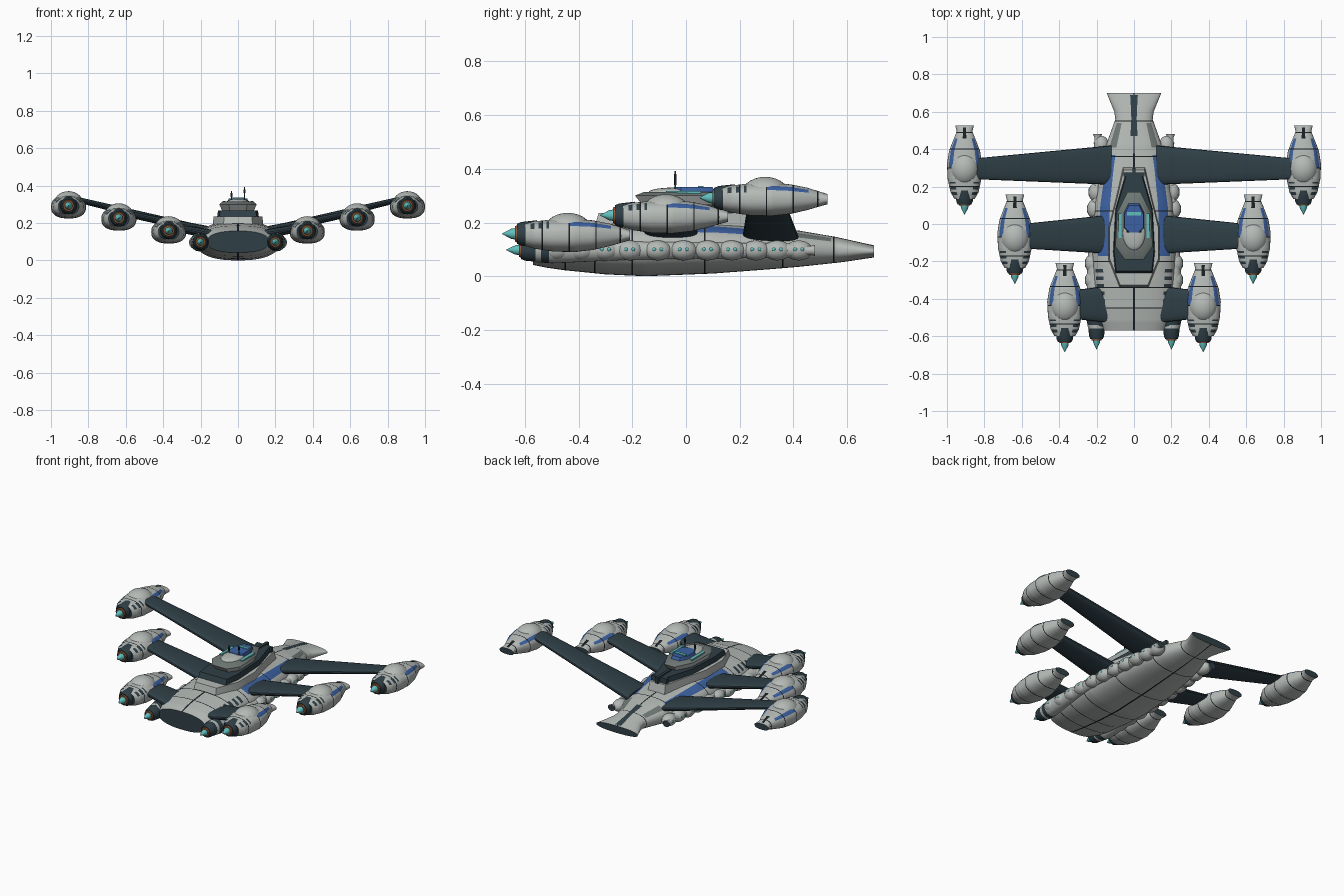
import bpy, bmesh, math
from mathutils import Matrix

cube = bpy.data.objects.get("Cube")
if cube:
    bpy.data.objects.remove(cube, do_unlink=True)

# Palette
COLOURS = {
    "light_grey": (0.46, 0.49, 0.47), "mid_grey": (0.16, 0.19, 0.18),
    "slate": (0.028, 0.05, 0.062), "black": (0.01, 0.013, 0.015),
    "blue": (0.045, 0.12, 0.36), "teal": (0.12, 0.52, 0.52),
    "copper": (0.30, 0.10, 0.035),
}
NAMES = list(COLOURS)
MATS = []
for key, rgb in COLOURS.items():
    m = bpy.data.materials.new(key)
    m.use_nodes = True
    m.diffuse_color = (*rgb, 1)
    bsdf = m.node_tree.nodes["Principled BSDF"]
    bsdf.inputs["Base Color"].default_value = (*rgb, 1)
    bsdf.inputs["Roughness"].default_value = 0.7
    MATS.append(m)


def finish(name, bm, mat=None, angle=0.6):
    """Turn a bmesh into an object, flat coloured if mat is given."""
    bmesh.ops.recalc_face_normals(bm, faces=bm.faces[:])
    if mat:
        for f in bm.faces:
            f.material_index = NAMES.index(mat)
    me = bpy.data.meshes.new(name)
    bm.to_mesh(me)
    bm.free()
    for m in MATS:
        me.materials.append(m)
    me.shade_smooth()
    me.set_sharp_from_angle(angle=angle)
    ob = bpy.data.objects.new(name, me)
    bpy.context.collection.objects.link(ob)
    return ob


def loft(name, sections, rule, caps=("slate", "slate"), power=2.4, segs=48,
         axis="y", step=0.01, seams=(), at=(0, 0, 0)):
    """Sections are (t, centre a, radius a, centre z, radius z); rule(t, u, v) names a colour."""
    t0, t1 = sections[0][0], sections[-1][0]
    count = max(1, round((t1 - t0) / step))
    stations = {round(t0 + (t1 - t0) * i / count, 4) for i in range(count + 1)}
    stations |= {round(s[0], 4) for s in sections}
    for s in seams:
        stations = {t for t in stations if abs(t - s) > 0.004} | {s - 0.0025, s + 0.0025}
    stations = sorted(stations)
    angles = [2 * math.pi * i / segs for i in range(segs)]
    for mid in (math.pi / 2, 3 * math.pi / 2):
        angles = [a for a in angles if abs(a - mid) > 1e-4] + [mid - 0.012, mid + 0.012]
    angles.sort()
    shape = []
    for a in angles:
        c, s = math.cos(a), math.sin(a)
        shape.append((math.copysign(abs(c) ** (2 / power), c),
                      math.copysign(abs(s) ** (2 / power), s)))
    bm = bmesh.new()
    rings = []
    for t in stations:
        k = 0
        while k < len(sections) - 2 and t > sections[k + 1][0]:
            k += 1
        p, q = sections[k], sections[k + 1]
        w = (t - p[0]) / (q[0] - p[0])
        ca, ra, cz, rz = [p[i] + (q[i] - p[i]) * w for i in range(1, 5)]
        ring = []
        for u, v in shape:
            a, z = ca + ra * u, cz + rz * v
            co = (a, t, z) if axis == "y" else (t, a, z)
            ring.append(bm.verts.new([co[i] + at[i] for i in range(3)]))
        rings.append(ring)
    n = len(shape)
    for i in range(len(rings) - 1):
        tm = (stations[i] + stations[i + 1]) / 2
        for j in range(n):
            k = (j + 1) % n
            f = bm.faces.new((rings[i][j], rings[i][k], rings[i + 1][k], rings[i + 1][j]))
            u, v = [(shape[j][d] + shape[k][d]) / 2 for d in (0, 1)]
            f.material_index = NAMES.index(rule(tm, u, v))
    for ring, cap in zip((rings[0], rings[-1]), caps):
        bm.faces.new(ring).material_index = NAMES.index(cap)
    return finish(name, bm)


def tier(name, half, z0, z1, mat, s0=1.0, s1=1.0):
    """Mirrored deck outline extruded upward with a scale at each end."""
    outline = half + [(-x, y) for x, y in reversed(half)]
    bm = bmesh.new()
    low = [bm.verts.new((x * s0, y * s0, z0)) for x, y in outline]
    top = [bm.verts.new((x * s1, y * s1, z1)) for x, y in outline]
    for i in range(len(low)):
        j = (i + 1) % len(low)
        bm.faces.new((low[i], low[j], top[j], top[i]))
    bm.faces.new(low)
    bm.faces.new(top)
    return finish(name, bm, mat)


def ball(name, centre, size, mat):
    bm = bmesh.new()
    bmesh.ops.create_uvsphere(bm, u_segments=24, v_segments=14, radius=1)
    bmesh.ops.transform(bm, verts=bm.verts, matrix=Matrix.Translation(centre) @ Matrix.Diagonal((*size, 1)))
    return finish(name, bm, mat)


def box(name, centre, size, mat):
    bm = bmesh.new()
    bmesh.ops.create_cube(bm, size=1)
    bmesh.ops.transform(bm, verts=bm.verts, matrix=Matrix.Translation(centre) @ Matrix.Diagonal((*size, 1)))
    return finish(name, bm, mat)


def engine(name, x, y, z, r):
    """Dark nozzle, copper ring and pointed flame facing the front."""
    def turned(part, mat, *rings):
        loft(f"{name}_{part}", [(y + dy, x, r * k, z, r * k) for dy, k in rings],
             lambda t, u, v: mat, (mat, mat), 2, 24, step=1)
    turned("nozzle", "slate", (-0.045, 0.8), (-0.03, 0.95), (0.03, 1.1))
    turned("ring", "copper", (-0.052, 0.62), (-0.044, 0.7), (-0.035, 0.7))
    turned("flame", "teal", (-0.1, 0.02), (-0.065, 0.42), (-0.05, 0.46), (-0.04, 0.3))


# Main hull
HULL_SEAMS = (-0.45, -0.34, -0.2, 0.07, 0.36, 0.55)

def hull_colour(t, u, v):
    a = abs(u)
    if t > 0.47 and v > 0 and a < 0.16 and t < 0.69:
        return "slate"
    if any(abs(t - s) < 0.0024 for s in HULL_SEAMS) or a < 0.01:
        return "black"
    if v > 0:
        if -0.17 < t < 0.37 and 0.62 < a < 0.85:
            return "blue"
        if -0.45 < t < -0.22 and 0.72 < a < 0.95 and int((t + 1) / 0.02) % 2:
            return "slate"
        if 0.41 < t < 0.54 and 0.62 < a < 0.85:
            return "mid_grey"
    return "light_grey"

hull = [(-0.57, 0.165, 0.042, 0.157), (-0.52, 0.19, 0.032, 0.172), (-0.45, 0.205, 0.022, 0.185),
        (-0.3, 0.217, 0.007, 0.2), (-0.15, 0.225, 0.0, 0.206), (0.1, 0.21, 0.01, 0.2),
        (0.3, 0.178, 0.025, 0.182), (0.42, 0.15, 0.035, 0.17), (0.56, 0.1, 0.05, 0.146),
        (0.6, 0.105, 0.055, 0.137), (0.7, 0.146, 0.07, 0.115)]
loft("hull", [(y, 0, w, (a + b) / 2, (b - a) / 2) for y, w, a, b in hull],
     hull_colour, segs=64, seams=HULL_SEAMS)

# Raised decks and bridge
tier("deck_base", [(0.06, 0.31), (0.09, 0.18), (0.14, -0.02), (0.14, -0.2), (0.08, -0.35)],
     0.15, 0.235, "light_grey", 1.0, 0.93)
tier("deck_collar", [(0.045, 0.27), (0.1, 0.08), (0.112, -0.15), (0.1, -0.265)], 0.23, 0.268, "slate", 1, 0.95)
tier("tower", [(0.035, 0.17), (0.09, 0.06), (0.1, -0.12), (0.05, -0.19)], 0.265, 0.3, "light_grey", 0.85, 1.0)
tier("tower_roof", [(0.035, 0.17), (0.09, 0.06), (0.1, -0.12), (0.05, -0.19)], 0.3, 0.314, "mid_grey", 1, 0.82)
tier("bridge", [(0.03, 0.11), (0.055, 0.06), (0.055, -0.02), (0.03, -0.05)], 0.312, 0.332, "blue", 1, 0.9)
ball("bridge_dome", (0, -0.05, 0.312), (0.06, 0.09, 0.018), "light_grey")
box("tail_fin", (0, 0.23, 0.255), (0.018, 0.14, 0.04), "slate")
box("tail_fin_bar", (0, 0.265, 0.25), (0.11, 0.02, 0.035), "slate")
box("bridge_window", (0, 0.055, 0.332), (0.075, 0.02, 0.008), "teal")
for s, h in ((-1, 0.372), (1, 0.392)):
    box("tower_window", (s * 0.074, -0.01, 0.313), (0.016, 0.13, 0.009), "teal")
    box("antenna", (s * 0.035, -0.04, (0.3 + h) / 2), (0.005, 0.005, h - 0.3), "slate")
    box("antenna_tip", (s * 0.035, -0.04, h - 0.022), (0.009, 0.009, 0.02), "black")

# Outrigger pods
POD = [(-0.165, 0.055, -0.045, 0.038), (-0.13, 0.075, -0.055, 0.046), (-0.06, 0.09, -0.066, 0.054),
       (0.02, 0.094, -0.068, 0.056), (0.09, 0.083, -0.06, 0.05), (0.15, 0.06, -0.046, 0.038),
       (0.195, 0.042, -0.033, 0.024), (0.227, 0.05, -0.024, 0.014)]
POD_SEAMS = (-0.1, 0.0, 0.1, 0.19)

def pod_colour(t, u, v):
    a = abs(u)
    if any(abs(t - s) < 0.0024 for s in POD_SEAMS) or (a < 0.2 and v > 0 and 0.16 < t < 0.22):
        return "black"
    if v > 0 and 0.0 < t < 0.16 and 0.62 < a < 0.9:
        return "blue"
    if v > 0 and -0.14 < t < -0.05 and 0.6 < a < 0.95 and int((t + 1) / 0.015) % 2:
        return "slate"
    return "light_grey"

# Pod position, then wing root and tip as (x, y centre, half chord, z, half thickness)
OUTRIGGERS = {
    "rear": ((0.906, 0.3, 0.292), (0.12, 0.315, 0.105, 0.145, 0.026), (0.86, 0.295, 0.055, 0.325, 0.015)),
    "middle": ((0.637, -0.07, 0.227), (0.12, -0.055, 0.105, 0.15, 0.026), (0.6, -0.065, 0.065, 0.25, 0.017)),
    "front": ((0.37, -0.435, 0.158), (0.12, -0.43, 0.1, 0.135, 0.026), (0.34, -0.43, 0.075, 0.175, 0.02)),
}
for label, ((px, py, pz), root, tip) in OUTRIGGERS.items():
    for s, side in ((1, "left"), (-1, "right")):
        x = s * px
        name = f"{label}_{side}"
        loft(f"{name}_pod", [(y, 0, w, (a + b) / 2, (b - a) / 2) for y, w, a, b in POD],
             pod_colour, seams=POD_SEAMS, at=(x, py, pz))
        ball(f"{name}_pod_dome", (x, py - 0.005, pz + 0.012), (0.078, 0.09, 0.066), "light_grey")
        engine(f"{name}_engine", x, py - 0.15, pz, 0.046)
        ends = sorted([(s * e[0], *e[1:]) for e in (root, tip)])
        loft(f"{name}_wing", ends, lambda t, u, v: "slate", axis="x", segs=24, step=1)

# Side engine nacelles and the chain of tanks along the hull edge
TANKS = (-0.48, -0.39, -0.3, -0.21, -0.105, -0.01, 0.08, 0.17, 0.26, 0.34, 0.42)
for s, side in ((1, "left"), (-1, "right")):
    engine(f"hull_{side}_engine", s * 0.2, -0.57, 0.098, 0.042)
    loft(f"hull_{side}_nacelle",
         [(-0.56, s * 0.2, 0.045, 0.098, 0.045), (-0.5, s * 0.206, 0.05, 0.098, 0.05),
          (-0.2, s * 0.215, 0.034, 0.096, 0.034), (0.4, s * 0.185, 0.026, 0.096, 0.026),
          (0.46, s * 0.195, 0.016, 0.096, 0.016), (0.48, s * 0.195, 0.024, 0.096, 0.02)],
         lambda t, u, v: "slate" if -0.54 < t < -0.51 else "light_grey", power=2, segs=24)
    for y in TANKS:
        x = s * (0.222 - 0.12 * max(0, y + 0.12) ** 1.5)
        ball(f"hull_{side}_tank", (x, y, 0.096), (0.04, 0.052, 0.037), "light_grey")
        for dy in (-0.013, 0.013):
            ball(f"hull_{side}_tank_light", (x + s * 0.036, y + dy, 0.1), (0.005, 0.007, 0.007), "teal")
